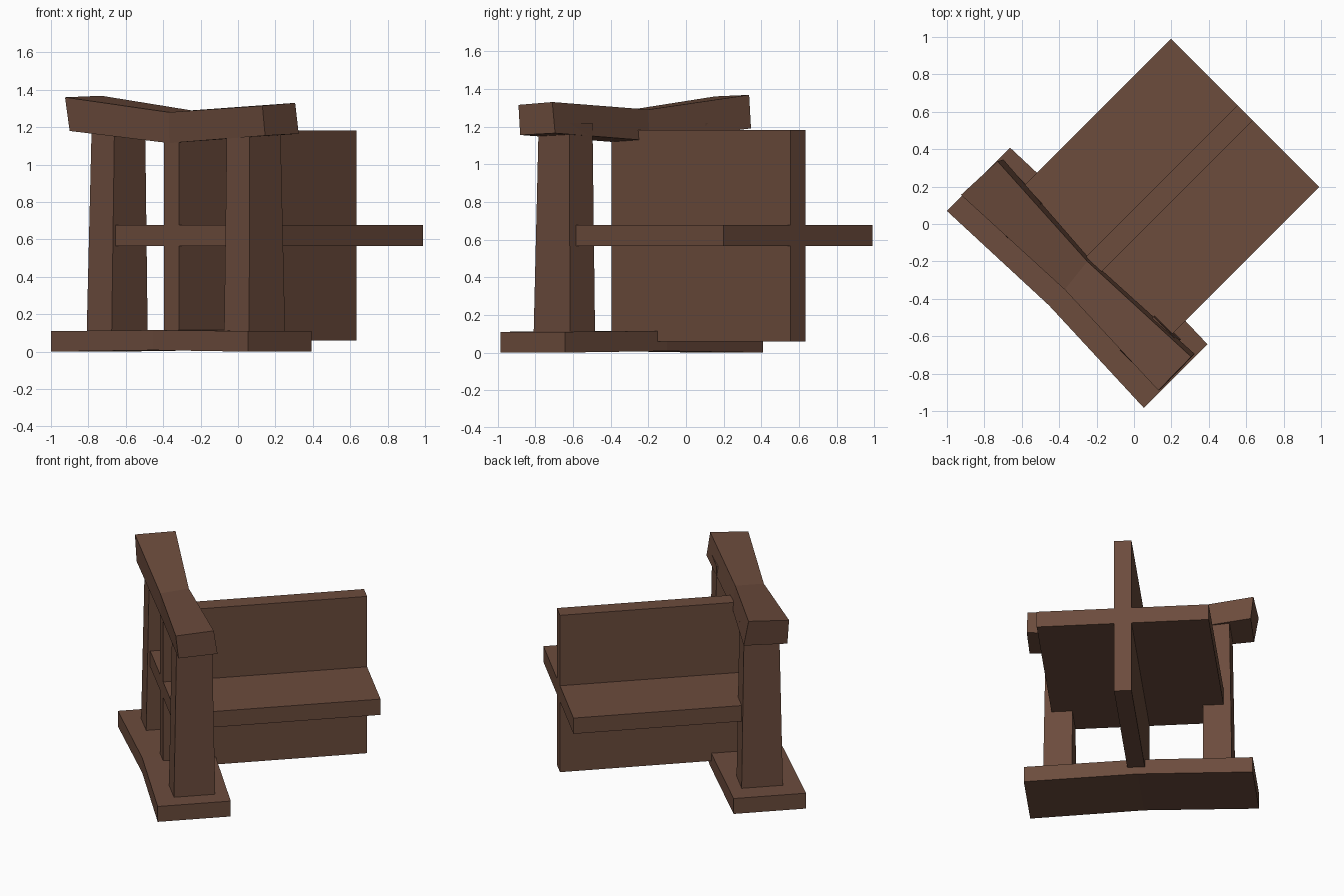
import bpy, bmesh, math

if "Cube" in bpy.data.objects:
    bpy.data.objects.remove(bpy.data.objects["Cube"])

wood = bpy.data.materials.new("brown wood")
wood.diffuse_color = (0.150, 0.072, 0.046, 1)
wood.use_nodes = True
wood.node_tree.nodes["Principled BSDF"].inputs["Base Color"].default_value = wood.diffuse_color
S = math.sqrt(0.5)


def loft(name, rings):
    """Skin four-cornered rings given as (u, v, z): u = depth, v = width, turned 45 degrees."""
    bm = bmesh.new()
    rows = [[bm.verts.new(((u + v) * S, (u - v) * S, z)) for u, v, z in r] for r in rings]
    for a, b in zip(rows, rows[1:]):
        for i in range(4):
            j = (i + 1) % 4
            bm.faces.new((a[i], a[j], b[j], b[i]))
    bm.faces.new(rows[0])
    bm.faces.new(rows[-1])
    bmesh.ops.recalc_face_normals(bm, faces=bm.faces)
    mesh = bpy.data.meshes.new(name)
    bm.to_mesh(mesh)
    bm.free()
    mesh.materials.append(wood)
    ob = bpy.data.objects.new(name, mesh)
    bpy.context.collection.objects.link(ob)
    return ob


def flat_ring(u0, u1, v0, v1, z):
    return [(u0, v0, z), (u1, v0, z), (u1, v1, z), (u0, v1, z)]


def cross_ring(u0, u1, v, z0, z1):
    return [(u0, v, z0), (u1, v, z0), (u1, v, z1), (u0, v, z1)]


# crossed panels
loft("upright_panel", [flat_ring(-0.503, 0.84, -0.057, 0.057, z) for z in (0.06, 1.182)])
loft("level_panel", [flat_ring(-0.503, 0.84, -0.56, 0.56, z) for z in (0.565, 0.678)])

# base, slightly bent in the middle
loft("base_beam", [cross_ring(-0.658, -0.18, -0.757, 0, 0.11),
                   cross_ring(-0.629, -0.155, -0.012, 0.008, 0.115),
                   cross_ring(-0.658, -0.177, 0.733, 0, 0.11)])

# tapered posts
for side, s in (("left", -1), ("right", 1)):
    loft(side + "_post", [flat_ring(-0.53, -0.258, s * 0.425, s * 0.614, 0.1),
                          flat_ring(-0.509, -0.277, s * 0.425, s * 0.597, 1.22)])

# crooked top beam
loft("top_beam", [
    [(-0.538, -0.735, 1.18), (-0.250, -0.738, 1.19), (-0.279, -0.753, 1.368), (-0.544, -0.764, 1.36)],
    [(-0.505, -0.014, 1.115), (-0.300, -0.025, 1.125), (-0.318, -0.035, 1.29), (-0.510, -0.014, 1.28)],
    [(-0.520, 0.725, 1.155), (-0.262, 0.721, 1.165), (-0.286, 0.718, 1.33), (-0.537, 0.721, 1.315)],
])
